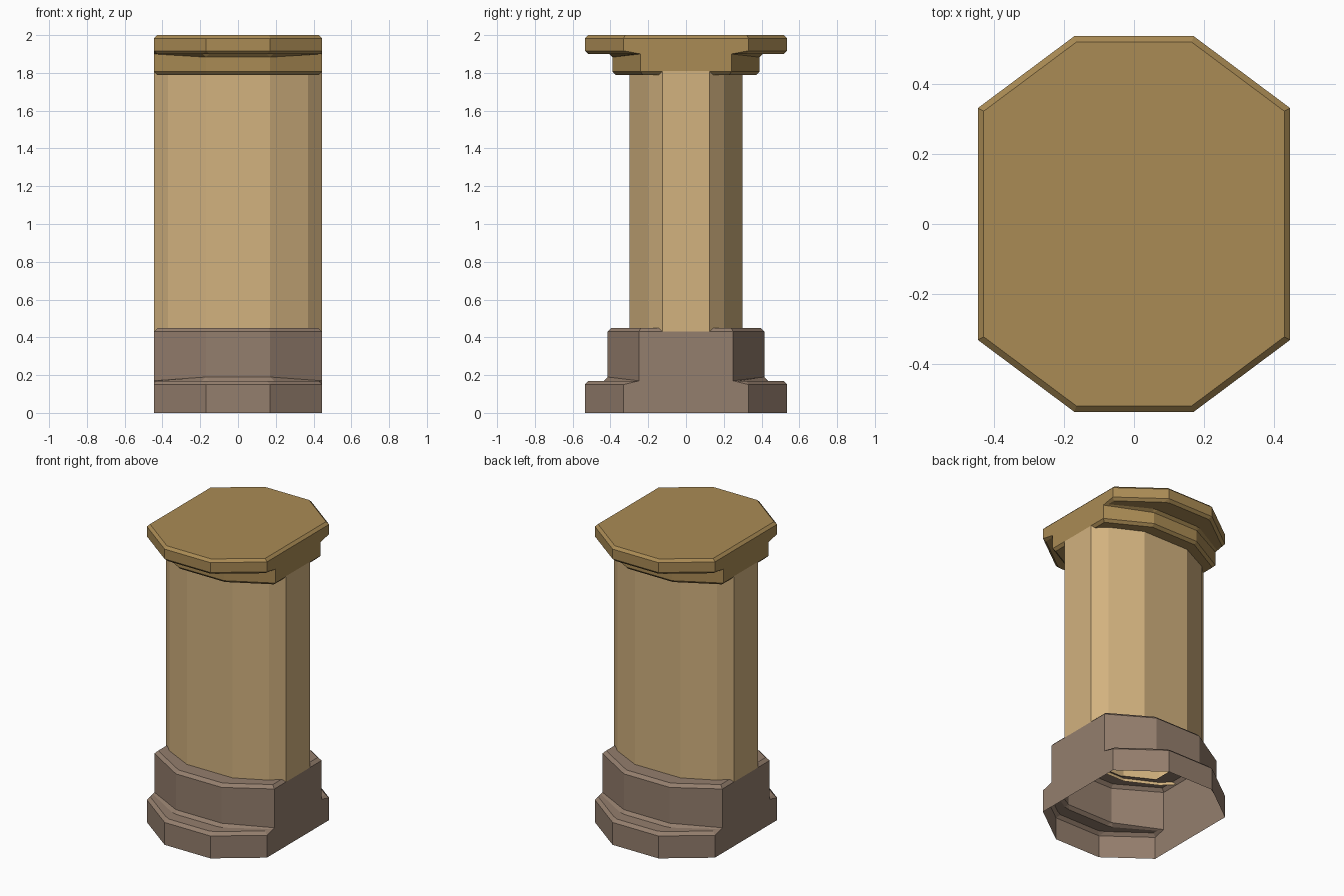
import bpy
import bmesh

cube = bpy.data.objects.get("Cube")
if cube:
    bpy.data.objects.remove(cube, do_unlink=True)

SIDE = 0.445   # half width, flat left and right sides
FACE = 0.17    # half width of the front and back facets


def material(name, rgb):
    mat = bpy.data.materials.new(name)
    mat.use_nodes = True
    color = (*rgb, 1.0)
    mat.diffuse_color = color
    bsdf = next(n for n in mat.node_tree.nodes if n.type == 'BSDF_PRINCIPLED')
    bsdf.inputs["Base Color"].default_value = color
    bsdf.inputs["Roughness"].default_value = 0.8
    return mat


def finish(bm, name, mat):
    mesh = bpy.data.meshes.new(name)
    bm.to_mesh(mesh)
    bm.free()
    mesh.materials.append(mat)
    obj = bpy.data.objects.new(name, mesh)
    bpy.context.collection.objects.link(obj)
    return obj


def ring(bm, z, quarter):
    """Outline mirrored from the front-left quarter, counter-clockwise."""
    front = [(x, -y) for x, y in quarter]
    left = front + [(x, -y) for x, y in reversed(front)]
    outline = left + [(-x, y) for x, y in reversed(left)]
    return [bm.verts.new((x, y, z)) for x, y in outline]


def loft(bm, rings, skip=()):
    n = len(rings[0])
    for low, high in zip(rings, rings[1:]):
        for k in range(n):
            if k not in skip:
                j = (k + 1) % n
                bm.faces.new((low[k], low[j], high[j], high[k]))


def stepped_block(name, levels, bevel, mat, hollow):
    """Stepped octagonal block whose left and right sides stay flush."""
    bm = bmesh.new()
    rings = [ring(bm, z, [(FACE, yf), (SIDE, ys)]) for z, yf, ys in levels]
    loft(bm, rings, skip=(1, 5))
    for a, b in ((1, 2), (5, 6)):      # one flat panel per side
        bm.faces.new([r[a] for r in rings] + [r[b] for r in reversed(rings)])
    bm.faces.new(rings[-1])
    if not hollow:
        bm.faces.new(list(reversed(rings[0])))
    bmesh.ops.recalc_face_normals(bm, faces=bm.faces)
    # chamfer every level edge, leaving the upright edges crisp
    edges = [e for e in bm.edges if len(e.link_faces) == 2
             and abs(e.verts[0].co.z - e.verts[1].co.z) < 1e-5]
    bmesh.ops.bevel(bm, geom=edges, offset=bevel, segments=1,
                    profile=0.5, affect='EDGES', clamp_overlap=True)
    if hollow:                         # opening under the shaft
        top = max(bm.faces, key=lambda f: f.calc_center_median().z)
        bmesh.ops.inset_individual(bm, faces=[top], thickness=0.11)
        bmesh.ops.delete(bm, geom=[top], context='FACES')
    return finish(bm, name, mat)


base_mat = material("grey brown stone", (0.296, 0.209, 0.153))
shaft_mat = material("pale sandstone", (0.645, 0.445, 0.212))
cap_mat = material("dark sandstone", (0.402, 0.258, 0.089))

# Hollow plinth: wide foot, then a narrower block
stepped_block("base", [(0, 0.535, 0.33), (0.17, 0.535, 0.33),
                       (0.17, 0.415, 0.25), (0.45, 0.415, 0.25)],
              0.02, base_mat, True)

# Open twelve-sided shaft
bm = bmesh.new()
profile = [(FACE, 0.30), (0.37, 0.20), (SIDE, 0.125)]
loft(bm, [ring(bm, z, profile) for z in (0.43, 1.81)])
finish(bm, "shaft", shaft_mat)

# Capital: narrow neck under a wide slab
stepped_block("cap", [(1.79, 0.39, 0.24), (1.90, 0.39, 0.24),
                      (1.90, 0.535, 0.33), (2.0, 0.535, 0.33)],
              0.017, cap_mat, False)
